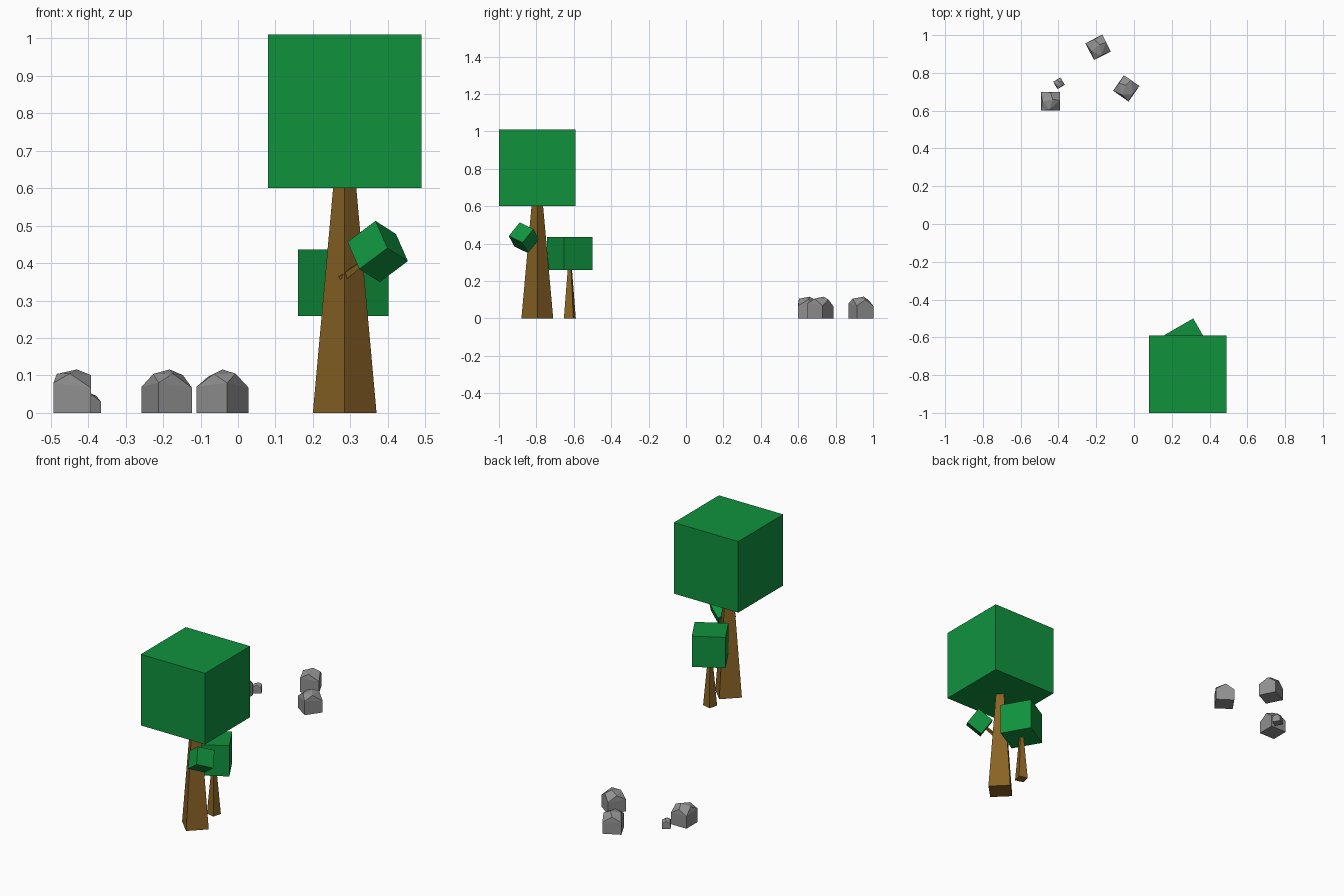
import bpy, bmesh, math
from mathutils import Matrix, Vector

if "Cube" in bpy.data.objects:
    bpy.data.objects.remove(bpy.data.objects["Cube"])


def material(name, rgb):
    m = bpy.data.materials.new(name)
    m.diffuse_color = (*rgb, 1)
    m.use_nodes = True
    m.node_tree.nodes["Principled BSDF"].inputs["Base Color"].default_value = m.diffuse_color
    return m


GREEN = material("leaf green", (0.005, 0.29, 0.048))
BROWN = material("bark brown", (0.25, 0.125, 0.018))
GREY = material("stone grey", (0.28, 0.28, 0.28))


def finish(name, bm, mat, matrix):
    bm.transform(matrix)
    bmesh.ops.recalc_face_normals(bm, faces=bm.faces)
    mesh = bpy.data.meshes.new(name)
    bm.to_mesh(mesh)
    bm.free()
    mesh.materials.append(mat)
    bpy.context.collection.objects.link(bpy.data.objects.new(name, mesh))


def cube(name, size, matrix):
    bm = bmesh.new()
    bmesh.ops.create_cube(bm, size=size)
    finish(name, bm, GREEN, matrix)


def trunk(name, r1, r2, height, matrix):
    # four-sided taper with its corners on the axes, base at the origin
    bm = bmesh.new()
    bmesh.ops.create_cone(bm, cap_ends=True, segments=4, radius1=r1, radius2=r2, depth=height)
    for v in bm.verts:
        r = r1 if v.co.z < 0 else r2
        a = round(math.atan2(v.co.y, v.co.x) / (math.pi / 2)) * math.pi / 2
        v.co = Vector((r * math.cos(a), r * math.sin(a), v.co.z + height / 2))
    finish(name, bm, BROWN, matrix)


def tree(name, x, y, angle, scale):
    m = Matrix.Translation((x, y, 0)) @ Matrix.Rotation(math.radians(angle), 4, 'Z') @ Matrix.Scale(scale, 4)
    trunk(name + "_trunk", 0.085, 0.031, 0.6, m)
    cube(name + "_foliage", 0.41, m @ Matrix.Translation((0, 0, 0.805)))


tree("large_tree", 0.285, -0.795, 0, 1)
tree("small_tree", 0.281, -0.621, 30, 0.432)

# tilted side branch with its own leaf cube
up = Vector((0.762, -0.296, 0.571)).normalized()
side = Vector((-0.327, 0.592, 0.735))
side = (side - up * side.dot(up)).normalized()
third = up.cross(side)
frame = Matrix((side, third, up)).transposed().to_4x4()
centre = Vector((0.373, -0.867, 0.431))
cube("branch_foliage", 0.098, Matrix.Translation(centre) @ frame)
trunk("branch", 0.013, 0.008, 0.08, Matrix.Translation(centre - up * 0.127) @ frame)

# chipped boulder: square base, upright sides, faceted crown
ROCK = [(-.05, -.05, 0), (.05, -.05, 0), (.05, .05, 0), (-.05, .05, 0),
        (-.05, -.05, .08), (.05, -.05, .067), (.05, .05, .066), (-.05, .05, .07),
        (-.006, -.046, .105), (.05, .004, .101), (-.041, 0, .104),
        (0, .047, .097), (.013, .01, .116)]


def rock(name, x, y, angle, scale=1):
    bm = bmesh.new()
    for p in ROCK:
        bm.verts.new(p)
    bmesh.ops.convex_hull(bm, input=bm.verts)
    finish(name, bm, GREY, Matrix.Translation((x, y, 0))
           @ Matrix.Rotation(math.radians(angle), 4, 'Z') @ Matrix.Scale(scale, 4))


rock("rock_left", -0.443, 0.65, 0)
rock("rock_back", -0.19, 0.935, 27)
rock("rock_right", -0.041, 0.718, 55)
rock("pebble", -0.397, 0.745, 30, 0.45)
